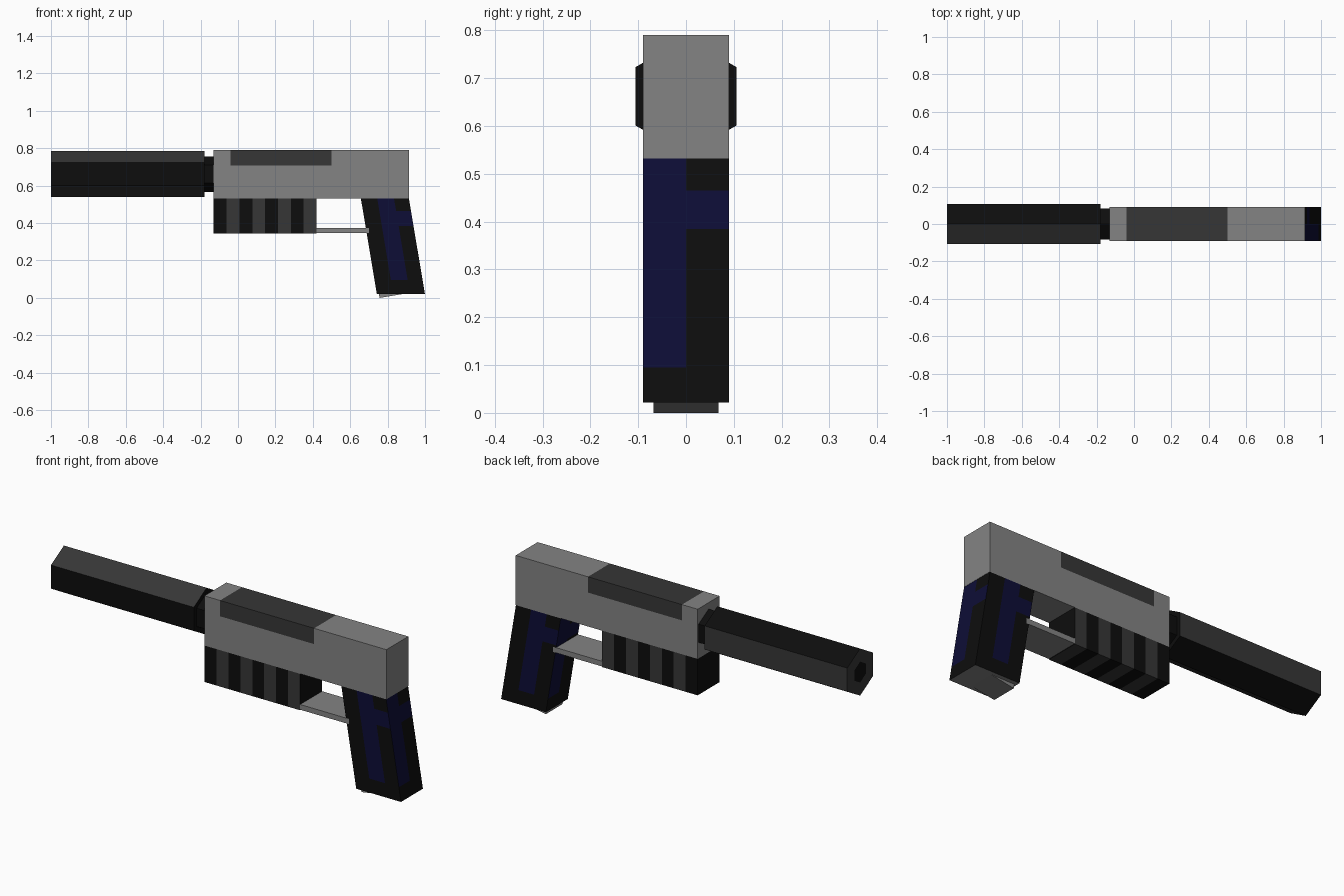
import bpy, bmesh, math
from mathutils import Vector

if "Cube" in bpy.data.objects:
    bpy.data.objects.remove(bpy.data.objects["Cube"])


def material(name, rgb):
    m = bpy.data.materials.new(name)
    m.diffuse_color = (*rgb, 1)
    m.use_nodes = True
    m.node_tree.nodes["Principled BSDF"].inputs["Base Color"].default_value = m.diffuse_color
    return m


GREY = material("mid grey", (0.23, 0.23, 0.23))
DARK = material("dark grey", (0.037, 0.037, 0.037))
BLACK = material("black", (0.004, 0.004, 0.004))
BLUE = material("navy blue", (0.004, 0.004, 0.037))


def finish(bm, name, mats, rule=None, shape=None):
    """Colour faces by rule(centre, normal), optionally reshape, make the object."""
    bmesh.ops.recalc_face_normals(bm, faces=bm.faces)
    bm.normal_update()
    if rule:
        for f in bm.faces:
            f.material_index = rule(f.calc_center_median(), f.normal)
    if shape:
        for v in bm.verts:
            v.co = shape(v.co)
    me = bpy.data.meshes.new(name)
    bm.to_mesh(me)
    bm.free()
    for m in mats:
        me.materials.append(m)
    ob = bpy.data.objects.new(name, me)
    bpy.context.collection.objects.link(ob)
    return ob


def prism(points, offset):
    """Extrude a closed loop of 3D points by offset."""
    bm = bmesh.new()
    f = bm.faces.new([bm.verts.new(p) for p in points])
    ext = bmesh.ops.extrude_face_region(bm, geom=[f])
    bmesh.ops.translate(bm, vec=offset,
                        verts=[e for e in ext["geom"] if isinstance(e, bmesh.types.BMVert)])
    if f.is_valid and len(bm.faces) == len(points) + 1:
        bm.faces.new(list(f.verts))
    return bm


def box(x0, x1, y, z0, z1, cuts=()):
    """Box centred on y = 0 with extra edge loops at (axis, position)."""
    bm = prism([(x0, -y, z0), (x1, -y, z0), (x1, -y, z1), (x0, -y, z1)], (0, 2 * y, 0))
    for axis, pos in cuts:
        n = Vector((0, 0, 0))
        n[axis] = 1
        bmesh.ops.bisect_plane(bm, geom=bm.verts[:] + bm.edges[:] + bm.faces[:],
                               plane_co=n * pos, plane_no=n, dist=1e-5)
    return bm


def hexagon(x0, x1, r, zc=0.662):
    pts = [(x0, r * math.sin(i * math.pi / 3), zc + r * math.cos(i * math.pi / 3))
           for i in range(6)]
    return prism(pts, (x1 - x0, 0, 0))


# Suppressor: alternating facets, dark front cap with a black bore
def suppressor_rule(c, n):
    if abs(n.x) > 0.9:
        return 0 if n.x < 0 else 1
    k = int((math.atan2(n.y, n.z) % math.tau) // (math.pi / 3))
    return 1 if k % 2 == 0 else 0


bm = hexagon(-1.0, -0.18, 0.122)
cap = min(bm.faces, key=lambda f: f.calc_center_median().x)
bmesh.ops.inset_region(bm, faces=[cap], thickness=0.068)
ob = finish(bm, "suppressor", [DARK, BLACK], suppressor_rule)
for p in ob.data.polygons:
    if p.center.x < -0.99 and len(p.vertices) == 6:
        p.material_index = 1

finish(hexagon(-0.18, -0.13, 0.095), "barrel_neck", [BLACK])

# Slide with the dark panel wrapped over its top
finish(box(-0.13, 0.915, 0.09, 0.532, 0.79, [(0, -0.04), (0, 0.5), (2, 0.708)]),
       "slide", [GREY, DARK],
       lambda c, n: int(-0.04 < c.x < 0.5 and c.z > 0.708))

# Fore grip with eight stripes
STEP = 0.55 / 8
finish(box(-0.13, 0.42, 0.09, 0.343, 0.532, [(0, -0.13 + STEP * i) for i in range(1, 8)]),
       "fore_grip", [BLACK, DARK],
       lambda c, n: 0 if abs(n.x) > 0.9 else int((c.x + 0.13) / STEP) % 2)

finish(box(0.42, 0.70, 0.09, 0.346, 0.373), "trigger_guard", [GREY])


# Handle: built upright, painted with half-turn symmetry, then slanted
X0, W, Z0, Z1 = 0.742, 0.257, 0.022, 0.532


def handle_rule(c, n):
    if abs(n.z) > 0.9:
        return 2 if n.z < 0 else 0
    u = (c.x - X0) / W
    band = 0.385 < c.z < 0.465
    if abs(n.y) > 0.9:
        if n.y > 0:
            u = 1 - u
        return int(c.z > 0.095 and (0.34 < u < 0.69 or (band and u > 0.34)))
    return int(c.z > 0.095 and (c.y * n.x < 0 or band))


cuts = [(0, X0 + W * u) for u in (0.31, 0.34, 0.66, 0.69)]
cuts += [(1, 0)] + [(2, z) for z in (0.095, 0.385, 0.465)]
finish(box(X0, X0 + W, 0.09, Z0, Z1, cuts), "handle", [BLACK, BLUE, GREY], handle_rule,
       lambda v: Vector((v.x - 0.167 * (v.z - Z0), v.y, v.z)))

# Magazine tip showing under the handle
finish(prism([(x, -0.068, z) for x, z in
              ((0.757, 0), (0.915, 0.026), (0.9, 0.12), (0.737, 0.12))], (0, 0.136, 0)),
       "magazine", [GREY])
